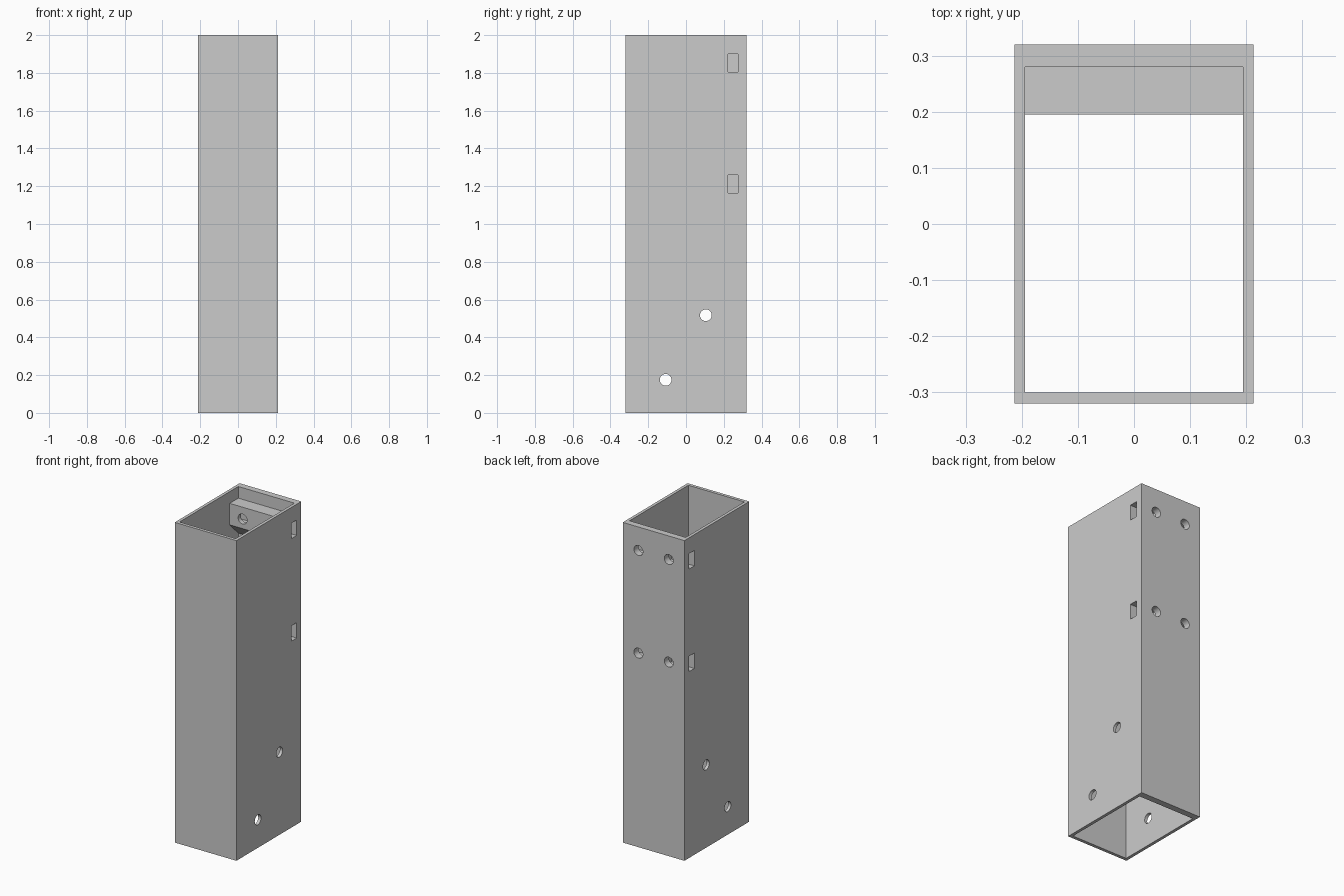
import bpy, bmesh, math
from mathutils import Matrix, Vector

cube = bpy.data.objects.get("Cube")
if cube:
    bpy.data.objects.remove(cube, do_unlink=True)

# Main dimensions
HX, HY, H = 0.213, 0.32, 2.0        # outer half width, half depth, height
IX, FRONT, BACK = 0.194, -0.30, 0.28  # inner half width, inner front and back
BLOCK_Y = 0.195                     # front of the mounting blocks
SCREW_Z = (1.853, 1.212)            # heights of the screw rows
R = 0.031

grey = bpy.data.materials.new("plain grey")
grey.use_nodes = True
grey.diffuse_color = (0.6, 0.6, 0.6, 1)
grey.node_tree.nodes["Principled BSDF"].inputs["Base Color"].default_value = (0.6, 0.6, 0.6, 1)


def make(name, bm):
    bmesh.ops.recalc_face_normals(bm, faces=bm.faces)
    me = bpy.data.meshes.new(name)
    bm.to_mesh(me)
    bm.free()
    me.materials.append(grey)
    ob = bpy.data.objects.new(name, me)
    bpy.context.collection.objects.link(ob)
    return ob


def box(name, lo, hi):
    bm = bmesh.new()
    lo, hi = Vector(lo), Vector(hi)
    m = Matrix.Translation((lo + hi) / 2) @ Matrix.Diagonal((*(hi - lo), 1))
    bmesh.ops.create_cube(bm, size=1, matrix=m)
    return make(name, bm)


def rod(name, centre, axis, length):
    bm = bmesh.new()
    rot = Matrix.Rotation(math.pi / 2, 4, "Y" if axis == "X" else "X")
    bmesh.ops.create_cone(bm, cap_ends=True, segments=32, radius1=R, radius2=R,
                          depth=length, matrix=Matrix.Translation(centre) @ rot)
    return make(name, bm)


# Outer column
column = box("column", (-HX, -HY, 0), (HX, HY, H))

# Cavity side profile (y, z), stepping round each block with its sloped underside
profile = [(BACK, -0.1), (FRONT, -0.1), (FRONT, H + 0.1), (BACK, H + 0.1)]
for z in SCREW_Z:
    top, low = z + 0.074, z - 0.06
    profile += [(BACK, top), (BLOCK_Y, top), (BLOCK_Y, low), (BACK, low - (BACK - BLOCK_Y))]
bm = bmesh.new()
face = bm.faces.new([bm.verts.new((-IX, y, z)) for y, z in profile])
ext = bmesh.ops.extrude_face_region(bm, geom=[face])
bmesh.ops.translate(bm, vec=(2 * IX, 0, 0),
                    verts=[v for v in ext["geom"] if isinstance(v, bmesh.types.BMVert)])
cutters = [make("cavity_cutter", bm)]

# Screw holes through the back, nut slots from both sides
for z in SCREW_Z:
    for s in (-1, 1):
        cutters.append(rod("screw_cutter", (s * 0.105, 0.26, z), "Y", 0.3))
        x0, x1 = sorted((s * 0.055, s * 0.3))
        cutters.append(box("nut_slot_cutter", (x0, 0.222, z - 0.048), (x1, 0.275, z + 0.048)))

# Cross holes through both side walls
for y, z in ((0.105, 0.517), (-0.108, 0.175)):
    cutters.append(rod("cross_hole_cutter", (0, y, z), "X", 0.6))

# Apply the cuts and drop the cutters
for c in cutters:
    c.hide_render = True
    mod = column.modifiers.new("cut", "BOOLEAN")
    mod.operation, mod.solver, mod.object = "DIFFERENCE", "EXACT", c
bpy.context.view_layer.objects.active = column
column.select_set(True)
for mod in list(column.modifiers):
    bpy.ops.object.modifier_apply(modifier=mod.name)
for c in cutters:
    bpy.data.objects.remove(c, do_unlink=True)

bpy.ops.object.select_all(action="DESELECT")
column.select_set(True)
bpy.ops.object.shade_smooth_by_angle(angle=math.radians(30))
